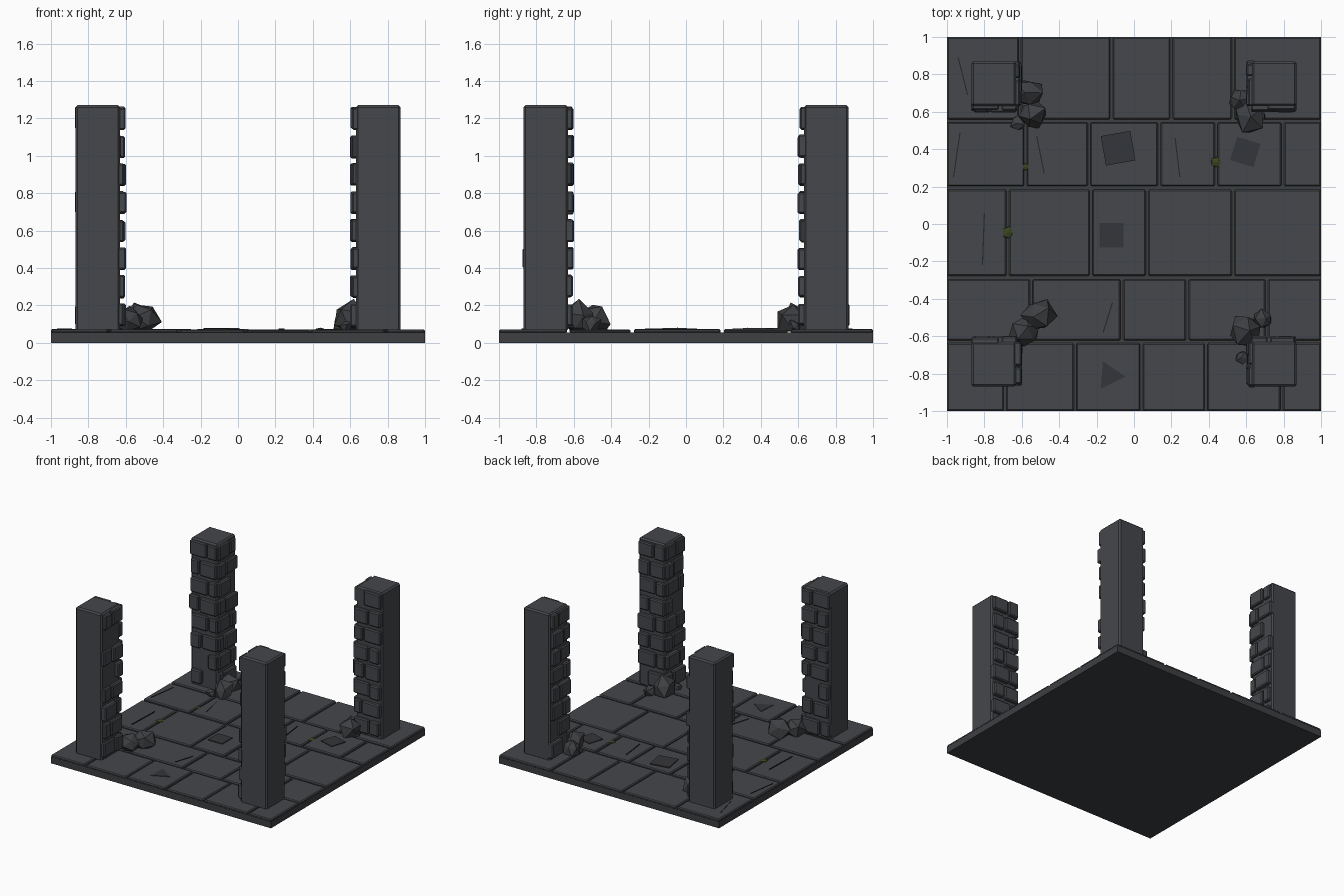
import bpy, bmesh, math, random
from mathutils import Matrix, Vector

if "Cube" in bpy.data.objects:
    bpy.data.objects.remove(bpy.data.objects["Cube"])

random.seed(7)


def material(name, rgb):
    m = bpy.data.materials.new(name)
    m.diffuse_color = (*rgb, 1)
    m.use_nodes = True
    m.node_tree.nodes["Principled BSDF"].inputs["Base Color"].default_value = m.diffuse_color
    return m


STONE = material("dark_stone", (0.060, 0.063, 0.070))
SLATE = material("slate", (0.048, 0.050, 0.055))
SHADE = material("worn_stone", (0.036, 0.037, 0.041))
CRACK = material("crack", (0.020, 0.020, 0.022))
MOSS = material("moss", (0.04, 0.06, 0.015))


def box(bm, lo, hi, rot=0.0):
    lo, hi = Vector(lo), Vector(hi)
    m = (Matrix.Translation((lo + hi) / 2) @ Matrix.Rotation(rot, 4, 'Z')
         @ Matrix.Diagonal((*(hi - lo), 1)))
    bmesh.ops.create_cube(bm, size=1, matrix=m)


def rock(bm, c, r, squash=1.0, jitter=0.22):
    m = (Matrix.Translation(c) @ Matrix.Rotation(random.uniform(0, 6), 4, 'Z')
         @ Matrix.Rotation(random.uniform(-.5, .5), 4, 'X') if squash == 1.0 else Matrix.Translation(c))
    verts = bmesh.ops.create_icosphere(bm, subdivisions=1, radius=r, matrix=m)['verts']
    c = Vector(c)
    for v in verts:
        d = (v.co - c) * random.uniform(1 - jitter, 1 + jitter)
        v.co = c + Vector((d.x, d.y, d.z * squash))
        if squash == 1.0:
            v.co.z = max(v.co.z, 0.06)


def finish(bm, name, mat, bevel=0.0):
    me = bpy.data.meshes.new(name)
    bm.to_mesh(me)
    bm.free()
    ob = bpy.data.objects.new(name, me)
    bpy.context.collection.objects.link(ob)
    me.materials.append(mat)
    if bevel:
        b = ob.modifiers.new("bevel", 'BEVEL')
        b.width, b.segments = bevel, 1
    return ob


# Base slab
bm = bmesh.new()
box(bm, (-1, -1, 0), (1, 1, 0.055))
finish(bm, "floor_slab", SLATE)

# Paving: rows of y range and the x joints between tiles
rows = [(-1.0, -0.637, (-0.69, -0.315, 0.04, 0.385, 0.79)),
        (-0.622, -0.296, (-0.55, -0.065, 0.285, 0.71)),
        (-0.278, 0.184, (-0.675, -0.23, 0.07, 0.53)),
        (0.202, 0.544, (-0.58, -0.24, 0.135, 0.44, 0.795)),
        (0.56, 1.0, (-0.61, -0.12, 0.20, 0.53))]
bm = bmesh.new()
for y0, y1, joints in rows:
    xs = (-1.0, *joints, 1.0)
    for a, b in zip(xs, xs[1:]):
        x0 = a if a == -1 else a + 0.007
        x1 = b if b == 1 else b - 0.007
        box(bm, (x0, y0, 0.05), (x1, y1, random.uniform(0.069, 0.074)))
finish(bm, "floor_tiles", STONE, 0.007)

# Worn raised patches on the paving
bm = bmesh.new()
for x, y, s, deg in [(-0.085, 0.405, 0.16, 10), (0.595, 0.385, 0.13, -17),
                     (-0.12, -0.06, 0.13, 0)]:
    box(bm, (x - s / 2, y - s / 2, 0.065), (x + s / 2, y + s / 2, 0.08), math.radians(deg))
bmesh.ops.create_cone(bm, cap_ends=True, segments=3, radius1=0.085, radius2=0.085, depth=0.012,
                      matrix=Matrix.Translation((-0.13, -0.81, 0.07)) @ Matrix.Rotation(0.45, 4, 'Z'))
finish(bm, "worn_patches", SHADE)

# Hairline cracks
bm = bmesh.new()
for x0, y0, x1, y1 in [(-0.94, 0.89, -0.89, 0.69), (-0.93, 0.49, -0.965, 0.25),
                       (-0.80, 0.06, -0.81, -0.22), (0.22, 0.46, 0.245, 0.25),
                       (-0.115, -0.42, -0.165, -0.58), (-0.52, 0.47, -0.48, 0.27)]:
    cx, cy, h = (x0 + x1) / 2, (y0 + y1) / 2, math.hypot(x1 - x0, y1 - y0) / 2
    box(bm, (cx - h, cy - 0.003, 0.068), (cx + h, cy + 0.003, 0.076), math.atan2(y1 - y0, x1 - x0))
finish(bm, "floor_cracks", CRACK)

# Moss tufts in the joints
bm = bmesh.new()
for x, y, r in [(-0.58, 0.305, 0.022), (0.44, 0.33, 0.03), (-0.675, -0.045, 0.033)]:
    rock(bm, (x, y, 0.07), r, 0.3)
finish(bm, "moss", MOSS)

# Four corner pillars, with stone facing on the two inward sides
corners = {"front_left": (-1, -1), "front_right": (1, -1),
           "back_left": (-1, 1), "back_right": (1, 1)}
IN, OUT = 0.63, 0.87
for name, (sx, sy) in corners.items():
    bm = bmesh.new()
    box(bm, (sx * 0.75 - 0.12, sy * 0.75 - 0.12, 0.06), (sx * 0.75 + 0.12, sy * 0.75 + 0.12, 1.27))
    finish(bm, "pillar_" + name, STONE, 0.012)

    bm = bmesh.new()
    for i in range(8):
        zc = 0.15 + 0.15 * i
        for face in range(2):
            wide_inner = (i + face) % 2
            split = (0.77 if wide_inner else 0.71) + random.uniform(-0.015, 0.015)
            start = IN - 0.005 if face else IN + 0.002
            for a, b in ((start, split - 0.006), (split + 0.006, OUT + random.uniform(-0.02, 0.005))):
                if random.random() < 0.1:
                    continue
                t = random.uniform(0.018, 0.033)
                h = random.uniform(0.054, 0.061)
                dz = random.uniform(-0.004, 0.004)
                p = [(IN - t, a), (IN + 0.02, b)]
                if face:
                    p = [(v, u) for u, v in p]
                q = [(sx * u, sy * v) for u, v in p]
                box(bm, (min(q[0][0], q[1][0]), min(q[0][1], q[1][1]), zc + dz - h),
                    (max(q[0][0], q[1][0]), max(q[0][1], q[1][1]), zc + dz + h))
    finish(bm, "facing_stones_" + name, STONE, 0.008)

# Fallen rubble at the foot of each pillar
rubble = {"front_left": [(-0.51, -0.49, 0.095), (-0.58, -0.58, 0.085)],
          "front_right": [(0.60, -0.57, 0.095), (0.69, -0.51, 0.055), (0.58, -0.71, 0.035)],
          "back_left": [(-0.54, 0.58, 0.085), (-0.57, 0.70, 0.085), (-0.62, 0.54, 0.04)],
          "back_right": [(0.61, 0.58, 0.09), (0.57, 0.66, 0.065), (0.67, 0.58, 0.04)]}
for name, stones in rubble.items():
    bm = bmesh.new()
    for x, y, r in stones:
        rock(bm, (x, y, 0.065 + r * 0.6), r)
    finish(bm, "rubble_" + name, SLATE)
